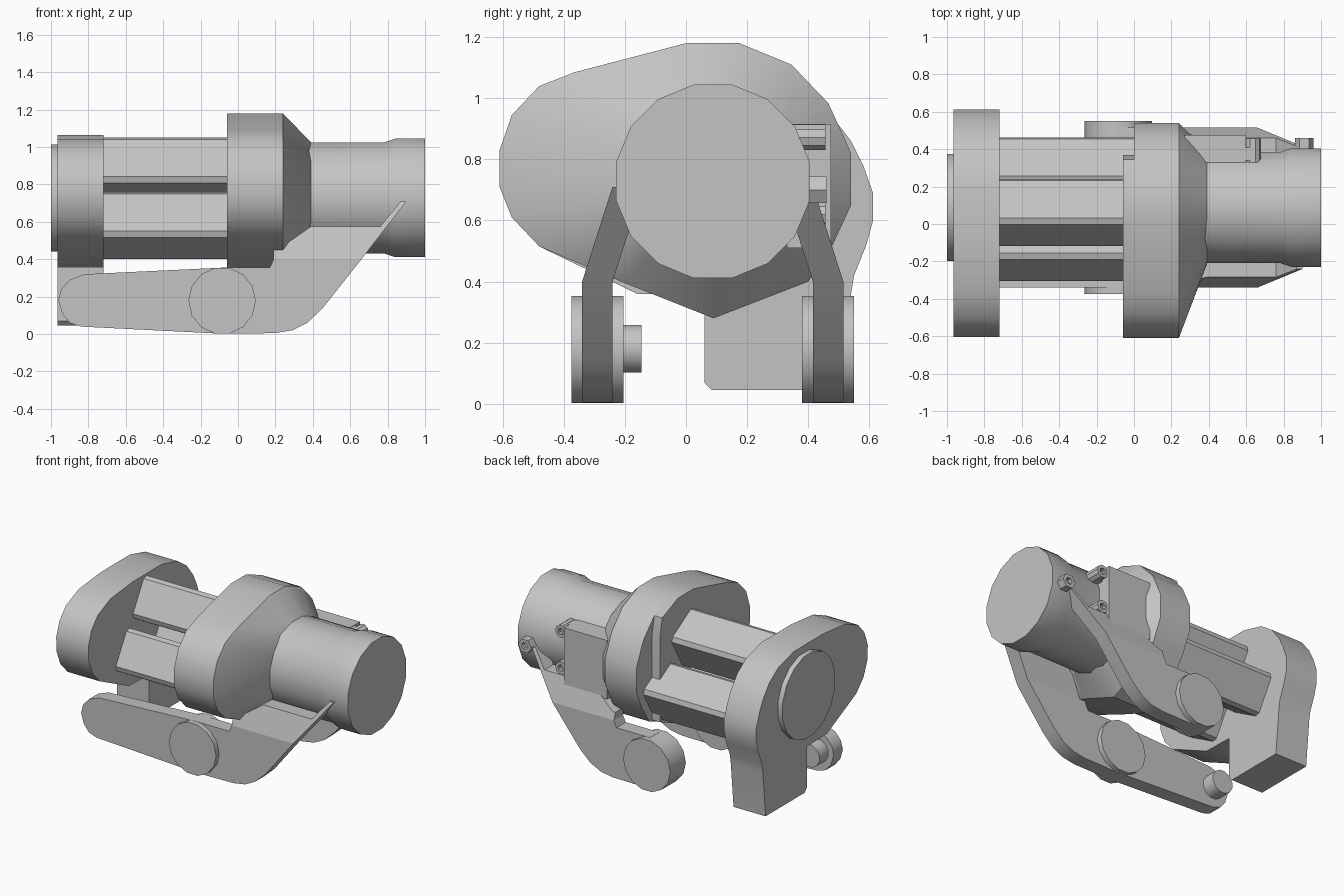
import bpy, bmesh
from math import sin, cos, pi, radians, hypot

if "Cube" in bpy.data.objects:
    bpy.data.objects.remove(bpy.data.objects["Cube"])

grey = bpy.data.materials.new("plain grey")
grey.use_nodes = True
grey.diffuse_color = (0.55, 0.55, 0.55, 1)
grey.node_tree.nodes["Principled BSDF"].inputs["Base Color"].default_value = (0.55, 0.55, 0.55, 1)

CY, CZ = 0.088, 0.728   # main axis of the body


def loft(name, rings, angle=35):
    """Bridge matching rings of 3D points and cap both ends."""
    bm = bmesh.new()
    loops = [[bm.verts.new(p) for p in ring] for ring in rings]
    n = len(loops[0])
    for a, b in zip(loops, loops[1:]):
        for i in range(n):
            j = (i + 1) % n
            bm.faces.new((a[i], a[j], b[j], b[i]))
    bm.faces.new(loops[0])
    bm.faces.new(loops[-1])
    bmesh.ops.recalc_face_normals(bm, faces=bm.faces)
    mesh = bpy.data.meshes.new(name)
    bm.to_mesh(mesh)
    bm.free()
    mesh.materials.append(grey)
    mesh.shade_smooth()
    mesh.set_sharp_from_angle(angle=radians(angle))
    obj = bpy.data.objects.new(name, mesh)
    bpy.context.collection.objects.link(obj)
    return obj


def circle(u, v, r, n):
    return [(u + r * cos(2 * pi * (i + .5) / n + pi / 2),
             v + r * sin(2 * pi * (i + .5) / n + pi / 2)) for i in range(n)]


def along_x(name, pts, x0, x1):
    return loft(name, [[(x, y, z) for y, z in pts] for x in (x0, x1)])


def along_y(name, pts, y0, y1, lean=0):
    """Prism along y; lean shifts points above the bend line sideways."""
    return loft(name, [[(x, y + lean * max(0, z - .4), z) for x, z in pts] for y in (y0, y1)])


# Barrel with a flared mouth
loft("barrel", [[(x, y, z) for y, z in circle(CY, CZ, r, 16)]
                for x, r in ((.2, .302), (.78, .302), (.84, .323), (1, .323))])

# Egg-shaped flange, stepped at the back and tapering into the barrel
egg = [(0, 1.18), (.175, 1.18), (.345, 1.11), (.465, .985), (.5, .91), (.54, .82),
       (.54, .65), (.48, .52), (.4, .4), (.09, .28), (-.2, .395), (-.48, .515),
       (-.57, .61), (-.61, .71), (-.61, .83), (-.57, .945), (-.48, 1.04), (-.365, 1.085)]
neck = []
for y, z in egg:
    d = hypot(y - CY, z - CZ)
    neck.append((CY + (y - CY) * .302 / d, CZ + (z - CZ) * .302 / d))
loft("flange", [[(0, *p) for p in egg], [(.24, *p) for p in egg], [(.39, *p) for p in neck]])
along_x("flange_step", [(min(y, .37), z) for y, z in egg if y < .5], -.06, 0)

# End cap with its foot, and the disc behind it
cap = [(-.605, .8), (-.6, .7), (-.56, .6), (-.48, .515), (-.16, .36), (.06, .355),
       (.06, .07), (.085, .045), (.51, .045), (.54, .36), (.55, .42), (.59, .52),
       (.612, .6), (.612, .69), (.58, .78), (.54, .86), (.47, .95), (.37, 1.02),
       (.2, 1.065), (-.12, 1.065), (-.36, 1.04), (-.5, .98), (-.57, .9)]
along_x("end_cap", cap, -.965, -.72)
along_x("rear_disc", circle(CY, CZ, .292, 16), -1, -.965)

# Three tilted square bars between cap and flange
h, c = .14, .115
octagon = [(-h, -c), (-c, -h), (c, -h), (h, -c), (h, c), (c, h), (-c, h), (-h, c)]
tilt = radians(-30)
for label, by, bz in (("upper", .062, .872), ("front", -.125, .58), ("rear", .285, .58)):
    along_x(label + "_bar", [(by + u * cos(tilt) - v * sin(tilt),
                              bz + u * sin(tilt) + v * cos(tilt)) for u, v in octagon], -.75, .05)

# Side arms: flat lower part, leaning web above the bend
heel = [(-.085, .002), (.2, .005), (.29, .02), (.37, .06), (.45, .135), (.66, .4),
        (.19, .4), (.17, .355), (-.085, .355)]
toe = [(-.82, .32), (-.9, .29), (-.945, .24), (-.96, .18), (-.94, .11), (-.9, .06), (-.84, .04)]
web = [(.19, .4), (.66, .4), (.9, .71), (.87, .71), (.76, .575), (.39, .575), (.21, .45), (.19, .45)]
for label, y0, lean, tail in (("front", -.34, .32, toe), ("rear", .415, -.32, [])):
    along_y(label + "_arm", heel + tail, y0, y0 + .1)
    along_y(label + "_arm_web", web, y0, y0 + .1, lean)
    along_y(label + "_arm_pivot", circle(-.085, .178, .18, 14), y0 - .035, y0 + .135)
along_y("arm_peg", circle(-.84, .18, .08, 12), -.26, -.145)

# Rear box with two bosses, and the nut on the barrel
along_y("rear_box", [(.27, .51), (.6, .51), (.6, .915), (.27, .915)], .33, .475)


def tube(name, x, z, r, y0, y1, n):
    """Boss with a shallow round recess in its rear face."""
    loft(name, [[(px, y, pz) for px, pz in circle(x, z, rad, n)]
                for y, rad in ((y0, r), (y1, r), (y1, r * .5), (y1 - .03, r * .5))])


for label, z in (("upper", .872), ("lower", .62)):
    tube(label + "_boss", .635, z, .044, .33, .457, 10)
    along_y(label + "_boss_lug", [(.59, z - .04), (.635, z - .04), (.635, z + .04), (.59, z + .04)],
            .34, .41)
tube("barrel_nut", .91, .7, .05, .36, .46, 6)
